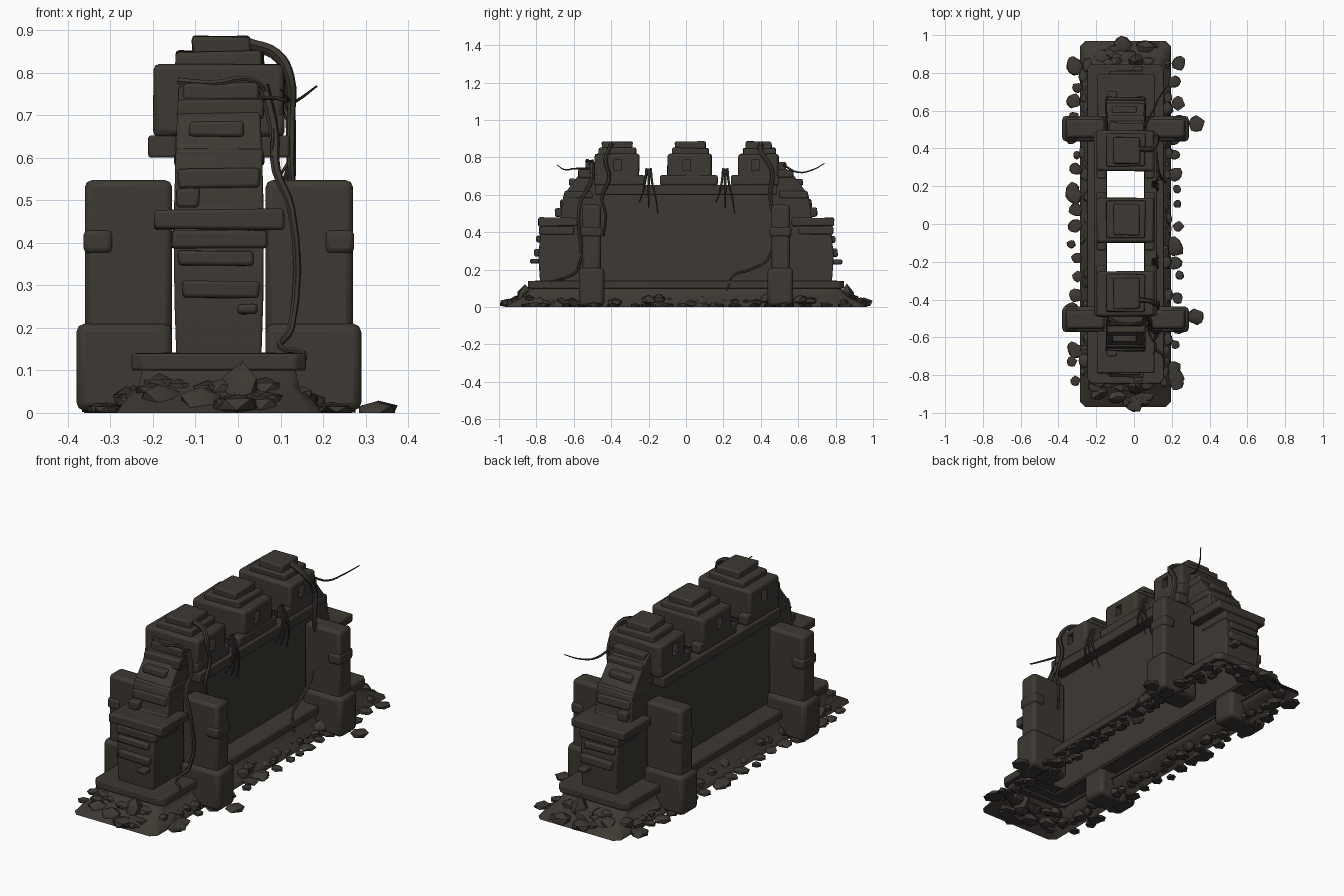
import bpy, bmesh, math, random
from mathutils import Vector

if "Cube" in bpy.data.objects:
    bpy.data.objects.remove(bpy.data.objects["Cube"])

random.seed(7)
CX = -0.045                      # wall centre line in x


def colour(name, rgb):
    m = bpy.data.materials.new(name)
    m.diffuse_color = (*rgb, 1)
    m.use_nodes = True
    m.node_tree.nodes["Principled BSDF"].inputs["Base Color"].default_value = m.diffuse_color
    return m


STONE = colour("dark brown stone", (0.047, 0.040, 0.032))


def finish(name, bm, bevel=0.0):
    bmesh.ops.recalc_face_normals(bm, faces=bm.faces)
    me = bpy.data.meshes.new(name)
    bm.to_mesh(me)
    bm.free()
    me.materials.append(STONE)
    ob = bpy.data.objects.new(name, me)
    bpy.context.collection.objects.link(ob)
    if bevel:
        b = ob.modifiers.new("worn edges", 'BEVEL')
        b.width, b.segments, b.limit_method = bevel, 2, 'ANGLE'
    return ob


def add_box(bm, x0, x1, y0, y1, z0, z1, wobble=0.0):
    vs = bmesh.ops.create_cube(bm, size=1)["verts"]
    for v in vs:
        v.co = Vector(((x0 + x1) / 2 + v.co.x * (x1 - x0),
                       (y0 + y1) / 2 + v.co.y * (y1 - y0),
                       (z0 + z1) / 2 + v.co.z * (z1 - z0)))
        v.co += Vector([random.uniform(-wobble, wobble) for _ in range(3)])


def box(name, *dims, bevel=0.008, wobble=0.0):
    bm = bmesh.new()
    add_box(bm, *dims, wobble=wobble)
    return finish(name, bm, bevel)


def rings(name, loops, bevel=0.0):
    """Stack of rectangles (half x, half y, z) joined into an open shell."""
    bm = bmesh.new()
    prev = None
    for hx, hy, z in loops:
        c = min(hx, hy) * 0.12
        pts = [(hx, hy - c), (hx - c, hy), (c - hx, hy), (-hx, hy - c),
               (-hx, c - hy), (c - hx, -hy), (hx - c, -hy), (hx, c - hy)]
        cur = [bm.verts.new((CX + x, y, z)) for x, y in pts]
        if prev:
            for i in range(8):
                j = (i + 1) % 8
                bm.faces.new((prev[i], prev[j], cur[j], cur[i]))
        prev = cur
    return finish(name, bm, bevel)


def rock(bm, x, y, z, rx, ry, rz):
    turn = random.uniform(0, 6.28)
    for v in bmesh.ops.create_icosphere(bm, subdivisions=1, radius=1)["verts"]:
        k = random.uniform(0.8, 1.1)
        a, b = v.co.x * k, v.co.y * k
        c, s = math.cos(turn), math.sin(turn)
        v.co = (x + rx * (a * c - b * s), y + ry * (a * s + b * c),
                max(0.0, z + rz * v.co.z * k))


# plinth and sloping earth skirt, open underneath
rings("earth_skirt", [(0.24, 0.97, 0.0), (0.225, 0.93, 0.025), (0.19, 0.86, 0.06), (0.18, 0.83, 0.1)])
rings("plinth_ledge", [(0.17, 0.80, 0.1), (0.205, 0.845, 0.1), (0.205, 0.845, 0.14),
                       (0.098, 0.72, 0.142)], 0.006)

# hollow main wall: end profile mirrored, open at the top and bottom
end = [(0.78, 0.13), (0.79, 0.27), (0.775, 0.43), (0.67, 0.48), (0.655, 0.6), (0.6, 0.67),
       (0.565, 0.72), (0.49, 0.77), (0.47, 0.63)]
profile = end + [(-y, z) for y, z in reversed(end)]
bm = bmesh.new()
sides = []
for s in (-1, 1):
    sides.append([bm.verts.new((CX + s * (0.094 + 0.012 * math.sin(z * 4)), y, z)) for y, z in profile])
    bm.faces.new(sides[-1])
for i in range(len(profile) - 1):
    if i != len(end) - 1:
        bm.faces.new((sides[0][i], sides[0][i + 1], sides[1][i + 1], sides[1][i]))
finish("hollow_wall", bm, 0.006)

# ledges, stair-like courses and loose bricks on both ends: x0, x1, y inner, y outer, z0, z1
courses = [(-0.195, 0.11, 0.565, 0.79, 0.432, 0.478), (-0.155, 0.068, 0.6, 0.785, 0.388, 0.43),
           (-0.14, 0.035, 0.7, 0.80, 0.345, 0.38), (-0.13, 0.05, 0.7, 0.81, 0.27, 0.31),
           (0.0, 0.045, 0.74, 0.835, 0.23, 0.256), (-0.145, -0.09, 0.6, 0.70, 0.485, 0.53),
           (-0.14, 0.05, 0.5, 0.672, 0.53, 0.575), (-0.148, 0.06, 0.5, 0.652, 0.58, 0.62),
           (-0.115, 0.012, 0.5, 0.625, 0.65, 0.685), (-0.143, 0.058, 0.46, 0.575, 0.69, 0.735),
           (-0.13, 0.05, 0.44, 0.535, 0.735, 0.775)]
for s, side in ((-1, "front"), (1, "back")):
    for x0, x1, a, b, z0, z1 in courses:
        box(side + "_end_course", x0, x1, min(s * a, s * b), max(s * a, s * b), z0, z1,
            bevel=0.008, wobble=0.003)

# beams along both long sides under the battlements
for s in (-1, 1):
    xs = sorted((CX + s * 0.1, CX + s * 0.166))
    box("side_beam", *xs, -0.485, 0.485, 0.6, 0.652, bevel=0.006)

# battlements with stepped tops and arrow slits
cut = bmesh.new()
for ym in (-0.365, 0.005, 0.37):
    for s in (-1, 1):
        add_box(cut, CX + s * 0.152 - 0.03, CX + s * 0.152 + 0.03, ym - 0.02, ym + 0.02, 0.73, 0.785)
cutter = finish("slit_cutter", cut)
cutter.hide_render = True
cutter.hide_set(True)
for y0, y1 in ((-0.49, -0.25), (-0.10, 0.14), (0.28, 0.495)):
    for s in (-1, 1):
        xs = sorted((CX + s * 0.1, CX + s * 0.154))
        box("battlement_foot", *xs, max(y0 - 0.04, -0.49), min(y1 + 0.03, 0.495), 0.65, 0.705, bevel=0.01)
    block = box("battlement_block", CX - 0.152, CX + 0.152, y0, y1, 0.65, 0.818, bevel=0.014, wobble=0.003)
    m = block.modifiers.new("arrow slits", 'BOOLEAN')
    m.object, m.operation, m.solver = cutter, 'DIFFERENCE', 'EXACT'
    box("battlement_step", CX - 0.102, CX + 0.104, y0 + 0.025, y1 - 0.015, 0.8, 0.85, wobble=0.004)
    box("battlement_cap", CX - 0.062, CX + 0.075, y0 + 0.04, y1 - 0.035, 0.84, 0.885, wobble=0.003)

# four free-standing buttress pillars with broad feet and a chipped corner block
for sx in (-1, 1):
    for sy in (-1, 1):
        y = sy * 0.505
        xs = sorted((CX + sx * 0.11, CX + sx * 0.315))
        box("pillar_shaft", *xs, y - 0.05, y + 0.05, 0.15, 0.547, bevel=0.016)
        xs = sorted((CX + sx * 0.11, CX + sx * 0.335))
        box("pillar_foot", *xs, y - 0.068, y + 0.068, 0.005, 0.21, bevel=0.02)
        xs = sorted((CX + sx * 0.25, CX + sx * 0.318))
        box("pillar_chip", *xs, y - 0.058, y + 0.058, 0.375, 0.43, bevel=0.012)

# rubble: piles at both ends, stones along the skirt and flat shards on the ground
bm = bmesh.new()
for s in (-1, 1):
    rock(bm, 0.01, s * 0.86, 0.05, 0.05, 0.05, 0.075)
    rock(bm, -0.03 + s * -0.03, s * 0.95, 0.02, 0.06, 0.05, 0.03)
    for i in range(14):
        t = random.uniform(0, 1)
        r = random.uniform(0.025, 0.045)
        rock(bm, CX + random.uniform(-0.17, 0.17) * (1.1 - 0.5 * t), s * (0.83 + 0.12 * t),
             0.055 * (1 - t) + 0.01, r * 1.3, r, r * 0.75)
    for i in range(30):
        y = -0.84 + i * 0.058
        r = random.uniform(0.022, 0.04)
        rock(bm, CX + s * random.uniform(0.19, 0.225), y, random.uniform(0.01, 0.045), r, r * 1.2, r * 0.8)
    for i in range(19):
        y = -0.84 + i * 0.093 + random.uniform(-0.02, 0.02)
        r = random.uniform(0.025, 0.048)
        rock(bm, CX + s * random.uniform(0.25, 0.29), y, 0.008, r, r, 0.015)
finish("rubble", bm)
bm = bmesh.new()
for x, y, r in ((0.33, 0.53, 0.05), (0.325, -0.49, 0.05), (-0.31, 0.83, 0.055), (0.22, -0.81, 0.055),
                (-0.32, 0.15, 0.05), (0.22, -0.13, 0.05), (-0.32, 0.65, 0.045), (-0.31, -0.67, 0.045),
                (0.12, 0.94, 0.025), (-0.21, -0.9, 0.025)):
    rock(bm, x, y, 0.008, r, r, 0.02)
finish("ground_shards", bm)


# climbing roots and twigs on the right-hand side
def root(name, pts, r):
    cu = bpy.data.curves.new(name, 'CURVE')
    cu.dimensions, cu.bevel_depth, cu.bevel_resolution, cu.resolution_u = '3D', r, 1, 4
    sp = cu.splines.new('BEZIER')
    sp.bezier_points.add(len(pts) - 1)
    for i, (bp, p) in enumerate(zip(sp.bezier_points, pts)):
        bp.co = p
        bp.handle_left_type = bp.handle_right_type = 'AUTO'
        bp.radius = 1 - 0.6 * i / (len(pts) - 1)
    cu.materials.append(STONE)
    bpy.context.collection.objects.link(bpy.data.objects.new(name, cu))


root("front_root", [(0.02, -0.4, 0.87), (0.09, -0.41, 0.845), (0.122, -0.43, 0.79), (0.125, -0.41, 0.69),
                    (0.125, -0.45, 0.58), (0.13, -0.43, 0.5), (0.125, -0.44, 0.38)], 0.014)
root("front_corner_root", [(0.06, -0.5, 0.77), (0.085, -0.51, 0.66), (0.09, -0.56, 0.57), (0.125, -0.575, 0.48),
                           (0.125, -0.58, 0.2), (0.1, -0.65, 0.155), (0.155, -0.7, 0.14), (0.13, -0.78, 0.1)], 0.013)
root("back_root", [(0.02, 0.4, 0.87), (0.1, 0.4, 0.83), (0.12, 0.46, 0.73), (0.125, 0.45, 0.6), (0.12, 0.47, 0.45),
                   (0.11, 0.44, 0.26), (0.12, 0.34, 0.2), (0.14, 0.25, 0.165), (0.17, 0.22, 0.09)], 0.015)
for y in (-0.2, 0.21):
    for k in (-1, 0, 1):
        root("hanging_root", [(0.1, y + 0.01 * k, 0.74), (0.125, y + 0.02 * k, 0.66),
                              (0.123, y + 0.035 * k, 0.6), (0.1, y + 0.05 * k, 0.53 - 0.03 * k)], 0.008)
root("front_twig", [(0.06, -0.52, 0.74), (0.09, -0.6, 0.74), (0.12, -0.65, 0.735), (0.1, -0.69, 0.76)], 0.006)
root("back_twig", [(0.06, 0.52, 0.76), (0.1, 0.6, 0.72), (0.14, 0.68, 0.735), (0.185, 0.74, 0.768)], 0.006)
root("end_root", [(-0.14, -0.5, 0.78), (-0.06, -0.53, 0.775), (0.04, -0.52, 0.78), (0.075, -0.5, 0.72),
                  (0.08, -0.55, 0.6)], 0.009)

# turn roots into meshes and smooth everything while keeping edges sharp
bpy.ops.object.select_all(action='DESELECT')
curves = [o for o in bpy.data.objects if o.type == 'CURVE']
for o in curves:
    o.select_set(True)
bpy.context.view_layer.objects.active = curves[0]
bpy.ops.object.convert(target='MESH')
for o in bpy.context.view_layer.objects:
    if o.type == 'MESH' and not o.hide_render:
        o.select_set(True)
bpy.ops.object.shade_smooth_by_angle(angle=math.radians(40))
